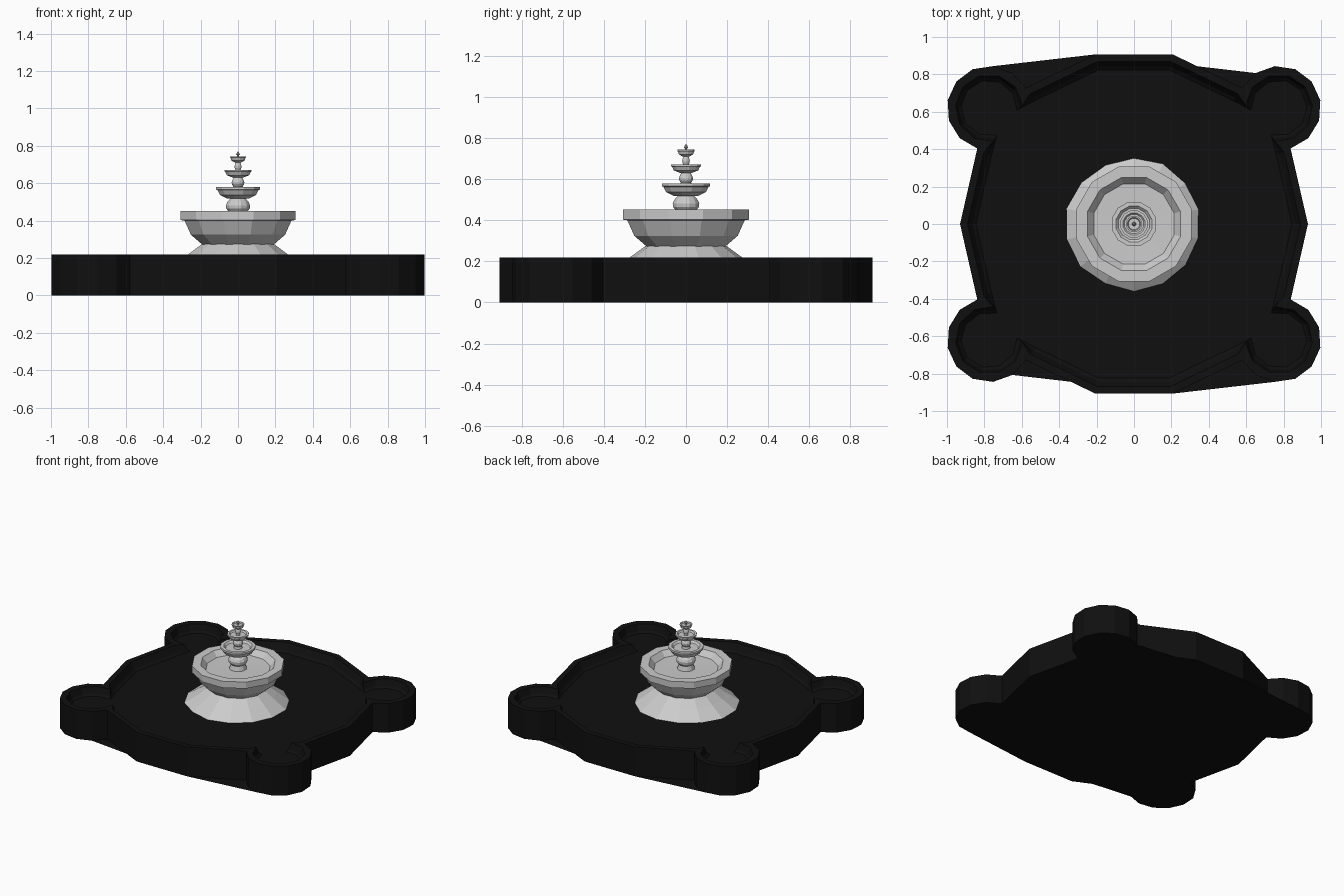
import bpy, bmesh, math, random
from math import cos, sin, pi, radians

if "Cube" in bpy.data.objects:
    bpy.data.objects.remove(bpy.data.objects["Cube"])

random.seed(4)

def finish(bm, name, mat=None):
    bmesh.ops.remove_doubles(bm, verts=bm.verts, dist=0.002)
    bmesh.ops.recalc_face_normals(bm, faces=bm.faces)
    me = bpy.data.meshes.new(name)
    bm.to_mesh(me)
    bm.free()
    ob = bpy.data.objects.new(name, me)
    bpy.context.collection.objects.link(ob)
    if mat:
        me.materials.append(mat)
    return ob

def skin(loops):
    """Bridge equal-length loops of points and cap both ends."""
    bm = bmesh.new()
    rows = [[bm.verts.new(p) for p in loop] for loop in loops]
    n = len(rows[0])
    for a, b in zip(rows, rows[1:]):
        for i in range(n):
            j = (i + 1) % n
            bm.faces.new((a[i], a[j], b[j], b[i]))
    bm.faces.new(rows[0][::-1])
    bm.faces.new(rows[-1])
    return bm

def lathe(name, profile, sides=12, jitter=0.0):
    loops = []
    for k, (r, z) in enumerate(profile):
        j = jitter if k == 0 else 0
        loop = []
        for i in range(sides):
            t = (i + 0.5) * 2 * pi / sides
            rr = r + random.uniform(-j, j)
            loop.append((rr * cos(t), rr * sin(t), z))
        loops.append(loop)
    return finish(skin(loops), name)

# Basin outline: 14-sided pool with a round lobe at each corner
def outline(R, lobe, a0, a1, z):
    step = 2 * pi / 14
    quarter = [(R * cos(step), R * sin(step))]
    for i in range(9):
        a = radians(a0 + (a1 - a0) * i / 8)
        quarter.append((0.775 + lobe * cos(a), 0.62 + lobe * sin(a)))
    quarter += [(R * cos(2 * step), R * sin(2 * step)),
                (R * cos(3 * step), R * sin(3 * step))]
    back = quarter[::-1]
    pts = [(R, 0)] + quarter + [(-x, y) for x, y in back] + [(-R, 0)]
    pts += [(-x, -y) for x, y in quarter] + [(x, -y) for x, y in back]
    return [(x, y, z) for x, y in pts]

black = bpy.data.materials.new("black_stone")
black.diffuse_color = (0.005, 0.005, 0.005, 1)
black.use_nodes = True
black.node_tree.nodes["Principled BSDF"].inputs["Base Color"].default_value = black.diffuse_color

basin = skin([
    outline(0.93, 0.225, -74, 152, 0.0),
    outline(0.93, 0.225, -74, 152, 0.22),
    outline(0.89, 0.18, -97, 175, 0.22),
    outline(0.865, 0.165, -102, 180, 0.175),
    outline(0.845, 0.15, -106, 184, 0.16),
])
finish(basin, "basin", black)

# Flared foot with a ragged lower edge
lathe("pedestal_foot", [(0.362, 0.158), (0.27, 0.222), (0.19, 0.28)], 14, 0.012)

# Bowls: rim radius, base radius, bottom z, lip z, rim top z
def bowl(name, r, base, z0, z1, z2):
    lathe(name, [(base, z0), (r * 0.82, z0 + (z1 - z0) * 0.42), (r * 0.93, z1),
                 (r, z1 + 0.003), (r, z2), (r * 0.81, z2),
                 (r * 0.70, z2 - (z2 - z0) * 0.22), (r * 0.1, z2 - (z2 - z0) * 0.24)])

bowl("large_bowl", 0.318, 0.195, 0.27, 0.40, 0.452)
bowl("second_bowl", 0.122, 0.06, 0.518, 0.563, 0.58)
bowl("third_bowl", 0.075, 0.028, 0.63, 0.66, 0.672)
bowl("top_bowl", 0.044, 0.016, 0.71, 0.735, 0.744)

# Rounded stems between bowls
def stem(name, r, z0, z1):
    h = z1 - z0
    lathe(name, [(r * 0.9, z0 - h * 0.5), (r * 0.75, z0), (r * 0.97, z0 + h * 0.25),
                 (r, z0 + h * 0.5), (r * 0.88, z0 + h * 0.75), (r * 0.6, z1 + 0.004)])

stem("lower_stem", 0.067, 0.447, 0.517)
stem("middle_stem", 0.035, 0.583, 0.63)
stem("upper_stem", 0.019, 0.672, 0.71)

# Finial
lathe("finial", [(0.008, 0.73), (0.005, 0.747), (0.011, 0.755), (0.003, 0.77)], 8)
